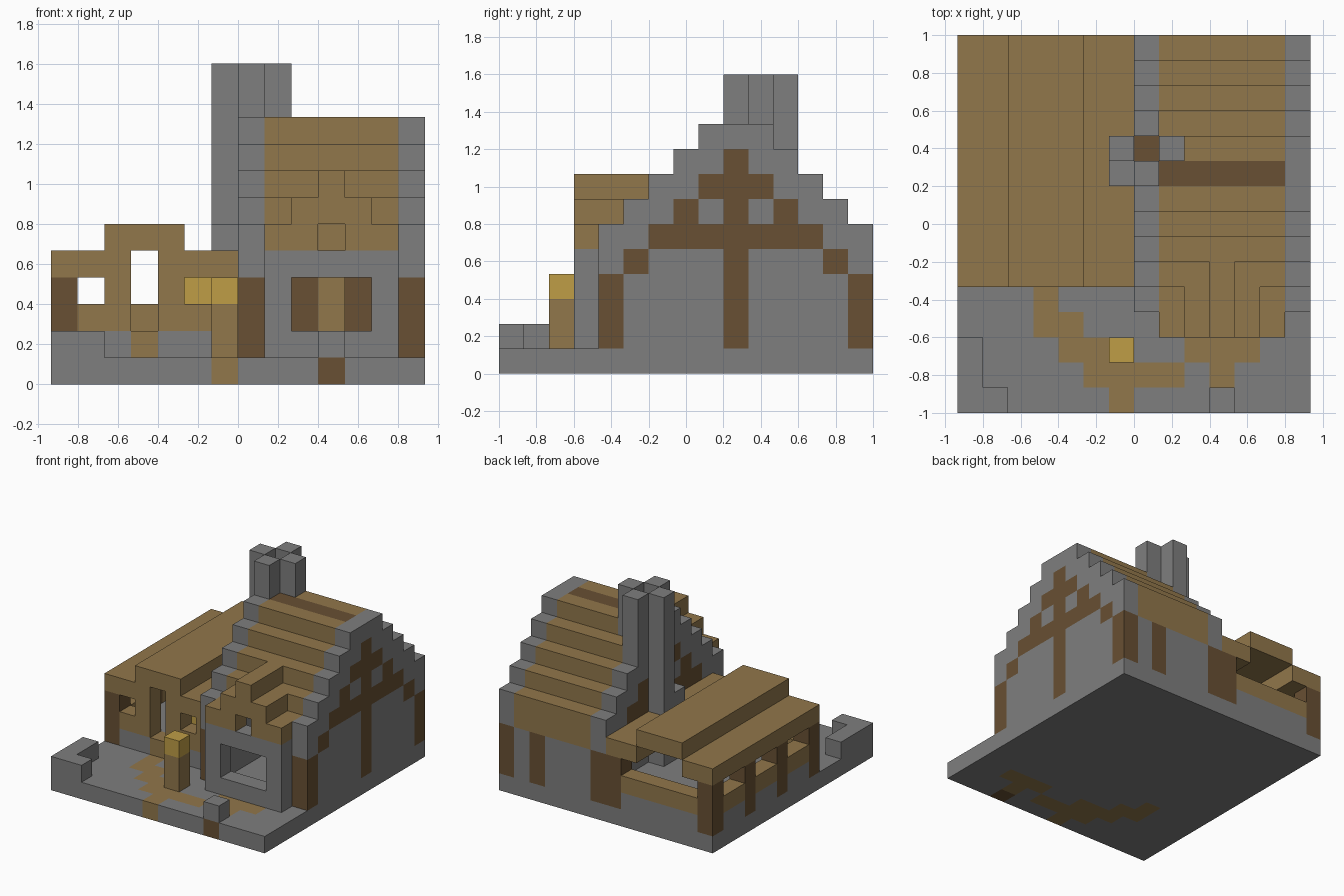
import bpy, bmesh, math
from mathutils import Vector

if "Cube" in bpy.data.objects:
    bpy.data.objects.remove(bpy.data.objects["Cube"], do_unlink=True)

# Flat colours
GREY, TIMBER, DARK, GLOW = range(4)
palette = [("grey_stone", (0.21, 0.21, 0.21)), ("light_timber", (0.283, 0.184, 0.070)),
           ("dark_timber", (0.138, 0.080, 0.033)), ("lantern_yellow", (0.52, 0.34, 0.061))]
materials = []
for name, rgb in palette:
    mat = bpy.data.materials.new(name)
    mat.use_nodes = True
    mat.diffuse_color = (*rgb, 1)
    mat.node_tree.nodes["Principled BSDF"].inputs["Base Color"].default_value = (*rgb, 1)
    materials.append(mat)

UNIT = 2 / 15
ORIGIN = Vector((-7 * UNIT, -1, 0))
cells = {}


def span(v):
    return range(v[0], v[1] + 1) if isinstance(v, tuple) else (v,)


def block(part, colour, x, y, z):
    """Fill a box of unit blocks; each range is one index or (first, last)."""
    for i in span(x):
        for j in span(y):
            for k in span(z):
                cells[i, j, k] = (part, colour)


def carve(x, y, z):
    for i in span(x):
        for j in span(y):
            for k in span(z):
                cells.pop((i, j, k), None)


# Ground slab with a winding path
block("ground", GREY, (0, 13), (0, 14), 0)
for x, y in [(3, 4), ((3, 4), 3), ((4, 6), 2), ((5, 8), 1), (6, 0), ((9, 11), 2), (10, 1)]:
    block("ground", TIMBER, x, y, 0)
block("ground", DARK, 10, 0, 0)

# Garden wall and marker stone
block("garden_wall", GREY, 0, (0, 2), 1)
block("garden_wall", GREY, 1, 0, 1)
block("marker_stone", GREY, 10, 0, 1)

# Lamp post
block("lamp_post", TIMBER, 6, 2, (1, 2))
block("lamp_post", GLOW, 6, 2, 3)


def roof_level(j):
    return min(5 + min(j - 4, 14 - j), 9)


# Stepped gables with timber framing
for x, part in ((7, "inner_gable"), (13, "outer_gable")):
    for j in range(4, 15):
        block(part, GREY, x, j, (1, roof_level(j)))
    for j in (4, 14):
        block(part, DARK, x, j, (1, 3))
    for j in (5, 13):
        block(part, DARK, x, j, 4)
    block(part, DARK, x, (6, 12), 5)
    for j in (7, 11):
        block(part, DARK, x, j, 6)
    block(part, DARK, x, (8, 10), 7)
    block(part, DARK, x, 9, (1, 8))

# Back wall and the furniture against it
block("back_wall", GREY, (8, 12), 14, (1, 3))
block("back_wall", TIMBER, (8, 12), 14, 4)
block("back_wall", DARK, 11, 14, (1, 3))
block("cupboard", DARK, 9, 13, (1, 3))
block("cupboard", TIMBER, 10, 13, (1, 3))

# Stepped main roof with a dark ridge
for j in range(4, 15):
    block("main_roof", DARK if j == 9 else TIMBER, (8, 12), j, roof_level(j))
carve((9, 11), 4, 5)
carve(10, 5, 6)

# Front bay with a wide window
block("front_bay", GREY, (8, 12), 3, (1, 4))
carve((9, 11), 3, (2, 3))

# Dormer above the bay
block("dormer", TIMBER, (8, 12), 3, 5)
block("dormer", TIMBER, (9, 11), 3, 6)
for x in (9, 11):
    block("dormer", TIMBER, x, 4, 6)
block("dormer", TIMBER, 10, (3, 5), 7)
carve(10, 3, 5)

# Chimney of four shafts around an open flue
block("chimney", GREY, 6, 10, (1, 11))
block("chimney", GREY, 8, 10, (9, 11))
for y in (9, 11):
    block("chimney", GREY, 7, y, (9, 11))
block("chimney", DARK, 7, 10, 9)

# Open shed: floor, rails and posts
block("shed_floor", GREY, (0, 6), (5, 14), 1)
block("shed_floor", TIMBER, 3, 5, 1)
block("shed_rail", TIMBER, 0, (5, 14), 2)
block("shed_rail", TIMBER, (0, 6), 14, 2)
for j in (5, 8, 11, 14):
    block("shed_posts", DARK, 0, j, (1, 3))
block("shed_posts", DARK, 6, 14, (1, 3))

# Shed front wall with two windows and a doorway
block("shed_front", TIMBER, (1, 6), 5, (2, 4))
carve(1, 5, 3)
carve(5, 5, 3)
carve(3, 5, (2, 4))

# Shed roof with a raised middle
for x in ((0, 1), (5, 6)):
    block("shed_roof", TIMBER, x, (5, 14), 4)
block("shed_roof", TIMBER, (2, 4), (5, 14), 5)
block("shed_lantern", GLOW, 5, 6, 3)

# Chimney passes through the shed roof
block("chimney", GREY, 6, 10, 4)
block("chimney", GREY, 6, 9, (1, 5))


def build(part):
    """Mesh the exposed sides of one part and merge its flat areas."""
    bm = bmesh.new()
    for cell, (owner, colour) in cells.items():
        if owner != part:
            continue
        centre = Vector(cell) + Vector((0.5, 0.5, 0.5))
        for axis in range(3):
            for sign in (-1, 1):
                n = Vector((0, 0, 0))
                n[axis] = sign
                if tuple(int(c + d) for c, d in zip(cell, n)) in cells:
                    continue
                u = Vector((n.y, n.z, n.x))
                v = n.cross(u)
                corners = [(-1, -1), (1, -1), (1, 1), (-1, 1)]
                face = bm.faces.new([bm.verts.new(ORIGIN + UNIT * (centre + (n + a * u + b * v) / 2))
                                     for a, b in corners])
                face.material_index = colour
    bmesh.ops.remove_doubles(bm, verts=bm.verts, dist=UNIT / 100)
    bmesh.ops.dissolve_limit(bm, angle_limit=math.radians(1), verts=bm.verts,
                             edges=bm.edges, delimit={'MATERIAL'})
    mesh = bpy.data.meshes.new(part)
    bm.to_mesh(mesh)
    bm.free()
    for mat in materials:
        mesh.materials.append(mat)
    bpy.context.collection.objects.link(bpy.data.objects.new(part, mesh))


for part in sorted({owner for owner, _ in cells.values()}):
    build(part)
